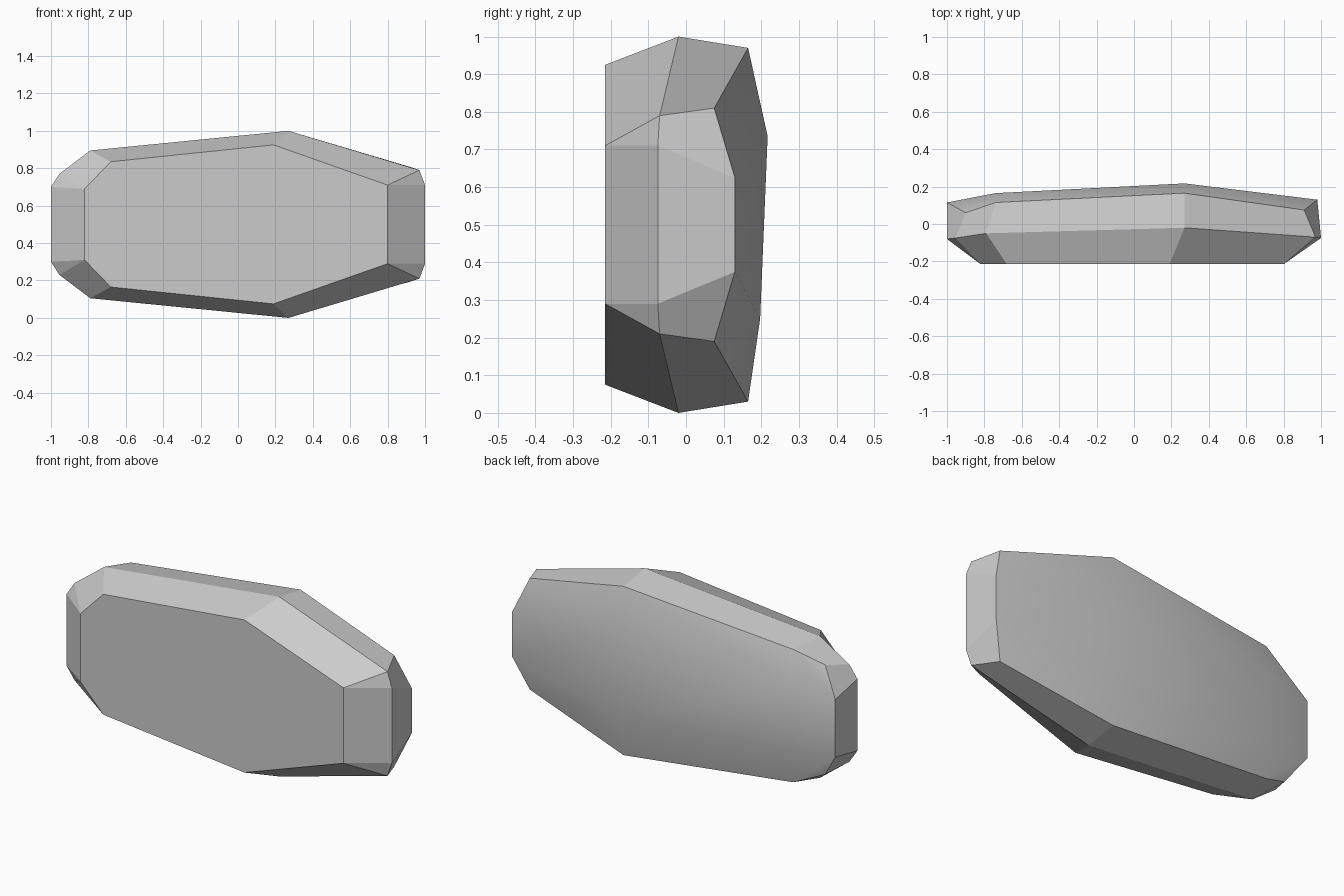
import bpy
import bmesh

cube = bpy.data.objects.get("Cube")
if cube:
    bpy.data.objects.remove(cube, do_unlink=True)

# Plain grey stone
stone = bpy.data.materials.new("grey_stone")
stone.use_nodes = True
colour = (0.6, 0.6, 0.6, 1)
stone.diffuse_color = colour
stone.node_tree.nodes["Principled BSDF"].inputs["Base Color"].default_value = colour

# Upper half of each outline, left to right: (x, y, z)
FRONT = [(-.82, -.215, .69), (-.82, -.215, .69), (-.68, -.215, .835),
         (.19, -.215, .925), (.8, -.215, .71), (.8, -.215, .71)]
GIRDLE = [(-1, -.08, .7), (-.955, -.075, .77), (-.79, -.05, .895),
          (.27, -.02, 1), (.97, -.07, .79), (1, -.075, .71)]
BACK = [(-1, .115, .66), (-.9, .06, .805), (-.74, .115, .87),
        (.27, .165, .97), (.91, .075, .81), (.98, .13, .625)]

bm = bmesh.new()


def outline(half):
    """Mirror a half outline about mid height and return the closed ring."""
    top = [bm.verts.new(p) for p in half]
    bottom = [bm.verts.new((x, y, 1 - z)) for x, y, z in reversed(half)]
    return top + bottom


front, girdle, back = (outline(h) for h in (FRONT, GIRDLE, BACK))
n = len(front)

# Bevelled bands between the outlines
for a, b in ((front, girdle), (girdle, back)):
    for i in range(n):
        j = (i + 1) % n
        bm.faces.new((a[i], b[i], b[j], a[j]))
bm.faces.new(front)

# Softly domed back: a strip of quads per half plus the centre band
upper = [bm.verts.new(p) for p in ((-.74, .165, .68), (.27, .217, .735))]
lower = [bm.verts.new(p) for p in ((-.74, .155, .31), (.27, .197, .25))]
dome = []
for ring, mid in ((back[:6], upper), (back[:5:-1], lower)):
    dome.append((ring[0], ring[1], ring[2], mid[0]))
    dome.append((mid[0], ring[2], ring[3], mid[1]))
    dome.append((mid[1], ring[3], ring[4], ring[5]))
row_up = [back[0], *upper, back[5]]
row_low = [back[11], *lower, back[6]]
for i in range(3):
    dome.append((row_up[i], row_up[i + 1], row_low[i + 1], row_low[i]))
for quad in dome:
    bm.faces.new(quad).smooth = True

# Keep the rim of the dome crisp
for e in bm.edges:
    e.smooth = all(f.smooth for f in e.link_faces)

bmesh.ops.remove_doubles(bm, verts=bm.verts[:], dist=.0005)
bmesh.ops.recalc_face_normals(bm, faces=bm.faces[:])
mesh = bpy.data.meshes.new("faceted_stone")
bm.to_mesh(mesh)
bm.free()
mesh.materials.append(stone)
bpy.context.collection.objects.link(bpy.data.objects.new("faceted_stone", mesh))
